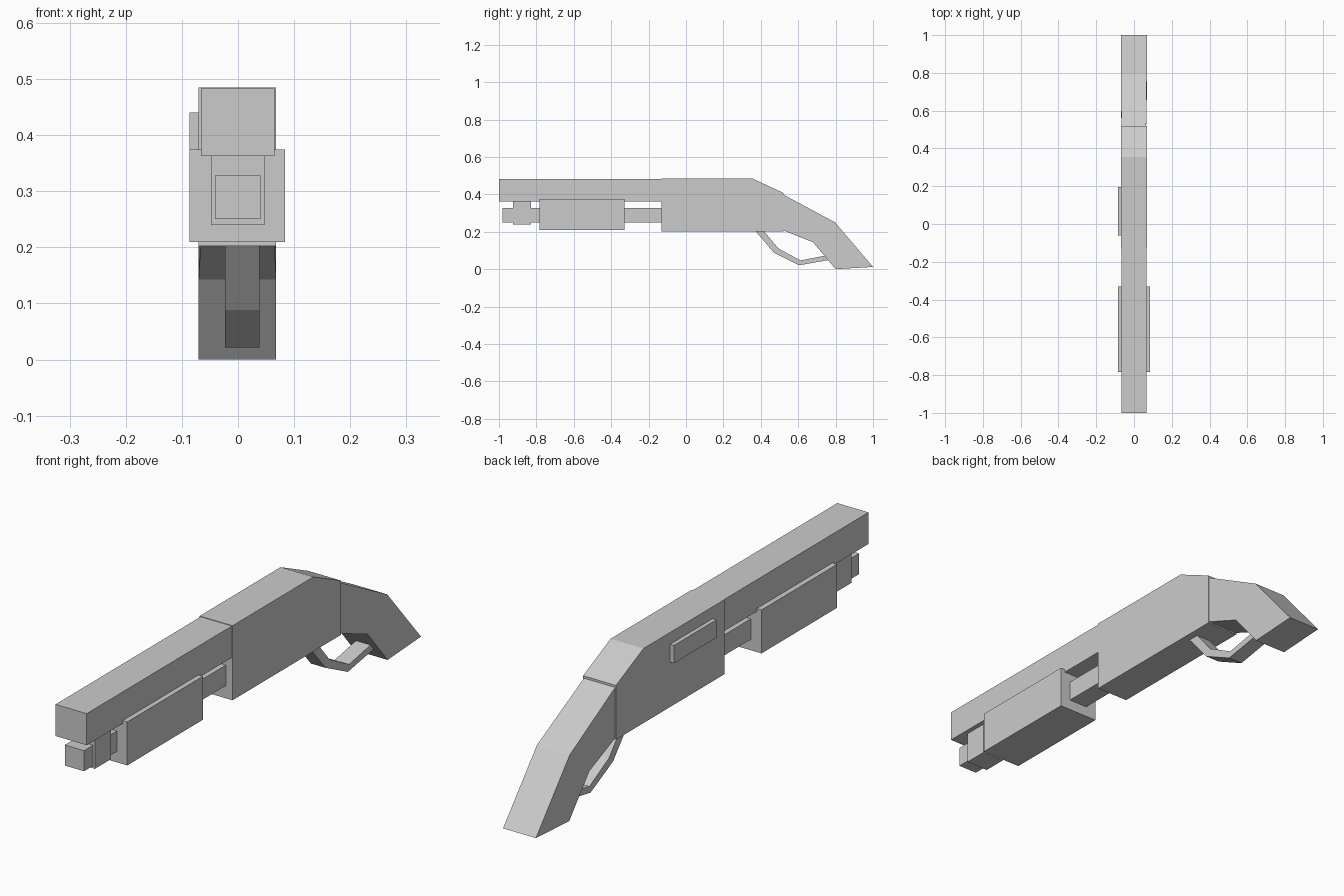
import bpy, bmesh

if "Cube" in bpy.data.objects:
    bpy.data.objects.remove(bpy.data.objects["Cube"])


def make_object(name, bm):
    bmesh.ops.recalc_face_normals(bm, faces=bm.faces[:])
    mesh = bpy.data.meshes.new(name)
    bm.to_mesh(mesh)
    bm.free()
    obj = bpy.data.objects.new(name, mesh)
    bpy.context.collection.objects.link(obj)
    return obj


def extrude_profile(name, points, x0, x1):
    """Side profile of (y, z) points extruded across x."""
    bm = bmesh.new()
    face = bm.faces.new([bm.verts.new((x0, y, z)) for y, z in points])
    new = bmesh.ops.extrude_face_region(bm, geom=[face])["geom"]
    for v in new:
        if isinstance(v, bmesh.types.BMVert):
            v.co.x = x1
    return make_object(name, bm)


def box(name, x, y, z):
    return extrude_profile(
        name, [(y[0], z[0]), (y[1], z[0]), (y[1], z[1]), (y[0], z[1])], *x)


# Barrel, magazine tube and its collar
box("barrel", (-0.066, 0.065), (-1.0, -0.12), (0.363, 0.483))
box("magazine_tube", (-0.041, 0.040), (-0.98, -0.12), (0.25, 0.328))
box("tube_collar", (-0.048, 0.047), (-0.925, -0.83), (0.24, 0.363))

# Sliding pump handle
box("pump_handle", (-0.086, 0.084), (-0.784, -0.33), (0.209, 0.374))

# Receiver with sloped rear top
extrude_profile("receiver", [(-0.13, 0.202), (0.52, 0.202), (0.52, 0.408),
                             (0.355, 0.485), (-0.13, 0.485)], -0.070, 0.068)

# Raised port cover on the side
box("port_cover", (-0.086, -0.065), (-0.06, 0.195), (0.372, 0.44))

# Bent grip, slightly narrower where it enters the receiver
grip = extrude_profile("grip", [(0.515, 0.209), (0.68, 0.143), (0.80, 0.003),
                                (0.997, 0.012), (0.797, 0.25), (0.515, 0.402)],
                       -0.070, 0.068)
for v in grip.data.vertices:
    if v.co.y < 0.6:
        v.co.x *= 0.95
    if v.co.y > 0.99:
        v.co.y = 1.0
    if v.co.z < 0.005:
        v.co.z = 0.0

# Trigger guard: outer path then inner path back
outer = [(0.370, 0.205), (0.470, 0.088), (0.605, 0.021), (0.775, 0.051)]
inner = [(0.765, 0.076), (0.612, 0.047), (0.495, 0.110), (0.415, 0.205)]
extrude_profile("trigger_guard", outer + inner, -0.023, 0.038)
